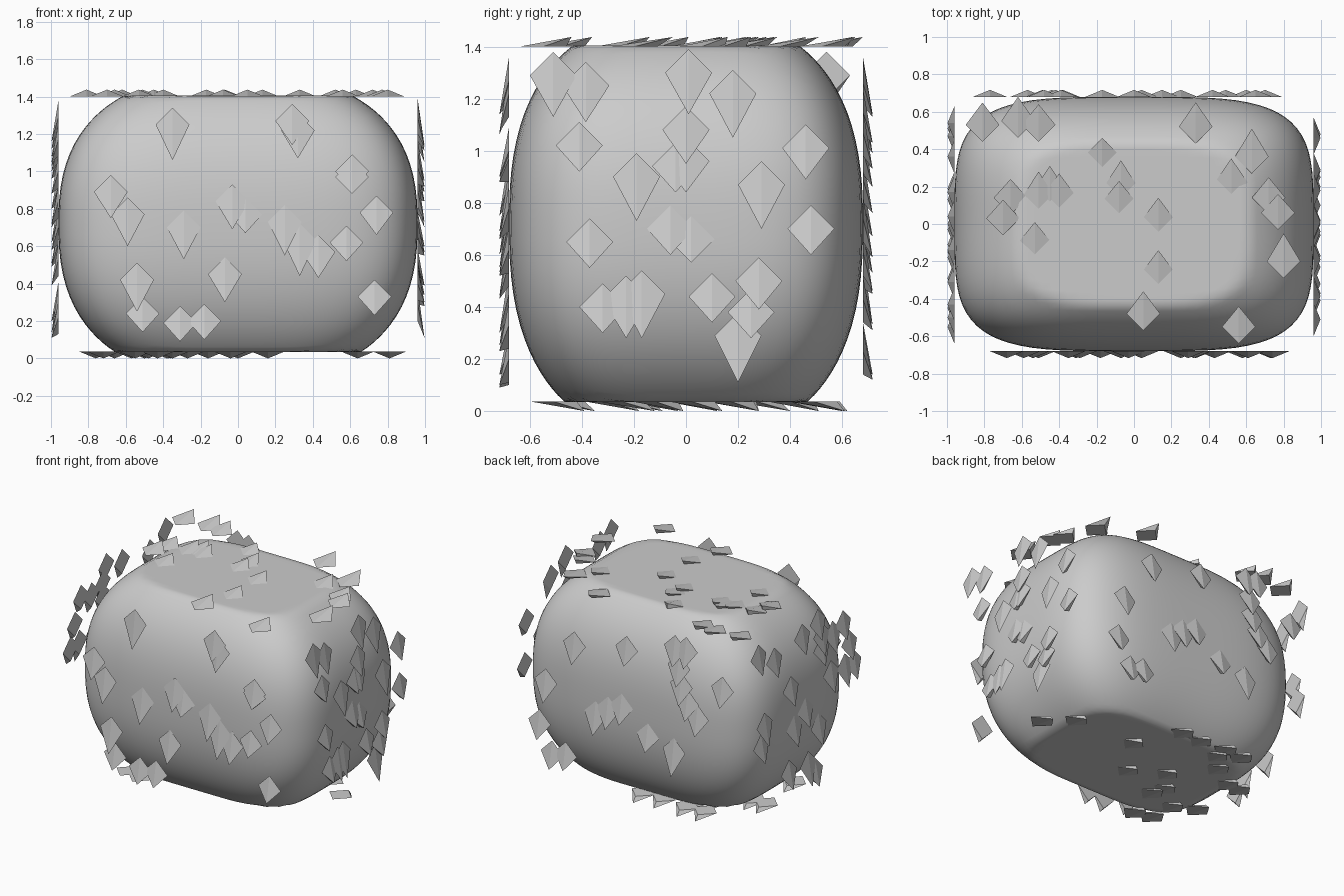
import bpy, bmesh
from mathutils import Vector

HX, HY, HZ, CZ = 0.96, 0.68, 0.685, 0.72


def finish(name, bm):
    bmesh.ops.recalc_face_normals(bm, faces=bm.faces)
    me = bpy.data.meshes.new(name)
    bm.to_mesh(me)
    bm.free()
    ob = bpy.data.objects.new(name, me)
    bpy.context.collection.objects.link(ob)
    return ob


# Body: gridded cube pushed to a rounded box with flattened top and bottom
bm = bmesh.new()
bmesh.ops.create_cube(bm, size=2)
bmesh.ops.subdivide_edges(bm, edges=bm.edges, cuts=23, use_grid_fill=True)
P, Q = 4.0, 2.5
for v in bm.verts:
    x, y, z = v.co
    h = (abs(x) ** P + abs(y) ** P) ** (1 / P)
    n = (h ** Q + abs(z) ** Q) ** (1 / Q)
    z = max(-1, min(1, z / n * (1.17 if z > 0 else 1.22)))
    v.co = (x / n * HX, y / n * HY, CZ + z * HZ)
body = finish("rounded_body", bm)
for p in body.data.polygons:
    p.use_smooth = True


# Leaf shards: diamond base on a side plane, apex pulled along and outward
def leaves(name, spots, origin, across, along, out):
    origin, across, along, out = map(Vector, (origin, across, along, out))
    bm = bmesh.new()
    r = 0.09
    for u, w, length in spots:
        c = origin + across * u + along * (w * sum(along))
        base = [bm.verts.new(c + d * r) for d in (along, across, -along, -across)]
        tip = bm.verts.new(c + along * length + out * 0.037)
        bm.faces.new(base)
        for i in range(4):
            bm.faces.new((base[i], base[(i + 1) % 4], tip))
    finish(name, bm)


front = [(-.35, 1.25, .19), (.29, 1.27, .13), (.32, 1.22, .15), (.61, 1.0, .1),
         (.61, .97, .09), (-.68, .89, .14), (-.59, .77, .17), (.74, .78, .12),
         (.58, .62, .1), (.73, .33, .1), (-.54, .42, .17), (-.51, .24, .1),
         (-.31, .19, .1), (-.18, .2, .1), (-.07, .45, .15), (-.29, .7, .17),
         (-.03, .84, .15), (.04, .77, .1), (.25, .73, .18), (.33, .63, .19),
         (.43, .57, .14)]
right = [(-.51, 1.29, .16), (-.385, 1.25, .14), (.01, 1.3, .16), (.18, 1.22, .17),
         (0, 1.08, .13), (-.41, 1.02, .1), (0, .96, .12), (-.04, .94, .1),
         (-.19, .9, .17), (.29, .87, .17), (.46, 1.01, .12), (.48, .7, .1),
         (-.37, .65, .1), (-.06, .7, .1), (.02, .66, .09), (-.32, .4, .1),
         (-.23, .43, .15), (-.17, .45, .17), (.1, .44, .1), (.28, .5, .11),
         (.2, .29, .18), (.25, .38, .1)]
top = [(-.81, .53, .12), (-.62, .55, .13), (-.51, .53, .11), (.33, .52, .13),
       (.63, .36, .15), (.52, .22, .13), (.72, .14, .11), (.77, .06, .1),
       (.8, -.2, .15), (.13, .02, .12), (.13, -.26, .12), (.05, -.48, .12),
       (.56, -.55, .11), (-.17, .37, .09), (-.66, .14, .1), (-.7, .03, .1),
       (-.53, -.1, .11), (-.51, .14, .14), (-.45, .18, .13), (-.4, .15, .12),
       (-.07, .2, .14), (-.08, .12, .11)]
back = [(.42, 1.07, .14), (0, 1.15, .12), (.65, .74, .15), (.7, .43, .12),
        (.6, .23, .11), (.49, .25, .11), (.25, .61, .15), (.15, .67, .14),
        (.04, .72, .13), (-.17, .56, .11), (-.38, .51, .18), (-.39, 1.26, .13),
        (-.48, 1.27, .13), (-.42, 1.13, .14), (-.44, 1.0, .14), (-.49, .89, .13),
        (-.57, .8, .13), (-.77, 1.06, .13)]
left = [(.54, 1.29, .13), (.36, 1.2, .12), (.47, .77, .15), (.51, .63, .12),
        (.17, .92, .12), (.04, 1.25, .13), (-.14, 1.29, .13), (-.18, 1.18, .15),
        (-.18, 1.08, .12), (-.31, 1.14, .14), (-.43, 1.17, .12), (-.5, 1.0, .12),
        (-.55, .84, .12), (-.29, .86, .14), (-.45, .85, .15), (0, .7, .12),
        (-.15, .53, .14), (.19, .32, .12), (-.03, .3, .16), (-.11, .22, .11),
        (.13, .62, .13)]
bottom = [(.81, .02, .12), (.64, .17, .11), (0, .49, .12), (.16, .18, .1),
          (-.16, .48, .12), (-.36, .5, .12), (-.5, .49, .12), (-.48, .27, .13),
          (-.66, .16, .12), (-.27, .01, .11), (-.38, -.15, .12), (-.35, -.25, .13),
          (-.04, -.12, .11), (-.76, .16, .12), (-.72, -.22, .13), (-.57, -.3, .12),
          (-.43, -.51, .12), (-.55, -.48, .13), (-.37, .4, .11)]

X, Y, DOWN = (1, 0, 0), (0, 1, 0), (0, 0, -1)
leaves("front_leaves", front, (0, -HY, 0), X, DOWN, (0, -1, 0))
leaves("back_leaves", back, (0, HY, 0), X, DOWN, Y)
leaves("right_leaves", right, (HX, 0, 0), Y, DOWN, X)
leaves("left_leaves", left, (-HX, 0, 0), Y, DOWN, (-1, 0, 0))
leaves("top_leaves", top, (0, 0, 1.4), X, Y, (0, 0, 1))
leaves("bottom_leaves", bottom, (0, 0, 0.037), X, Y, DOWN)
